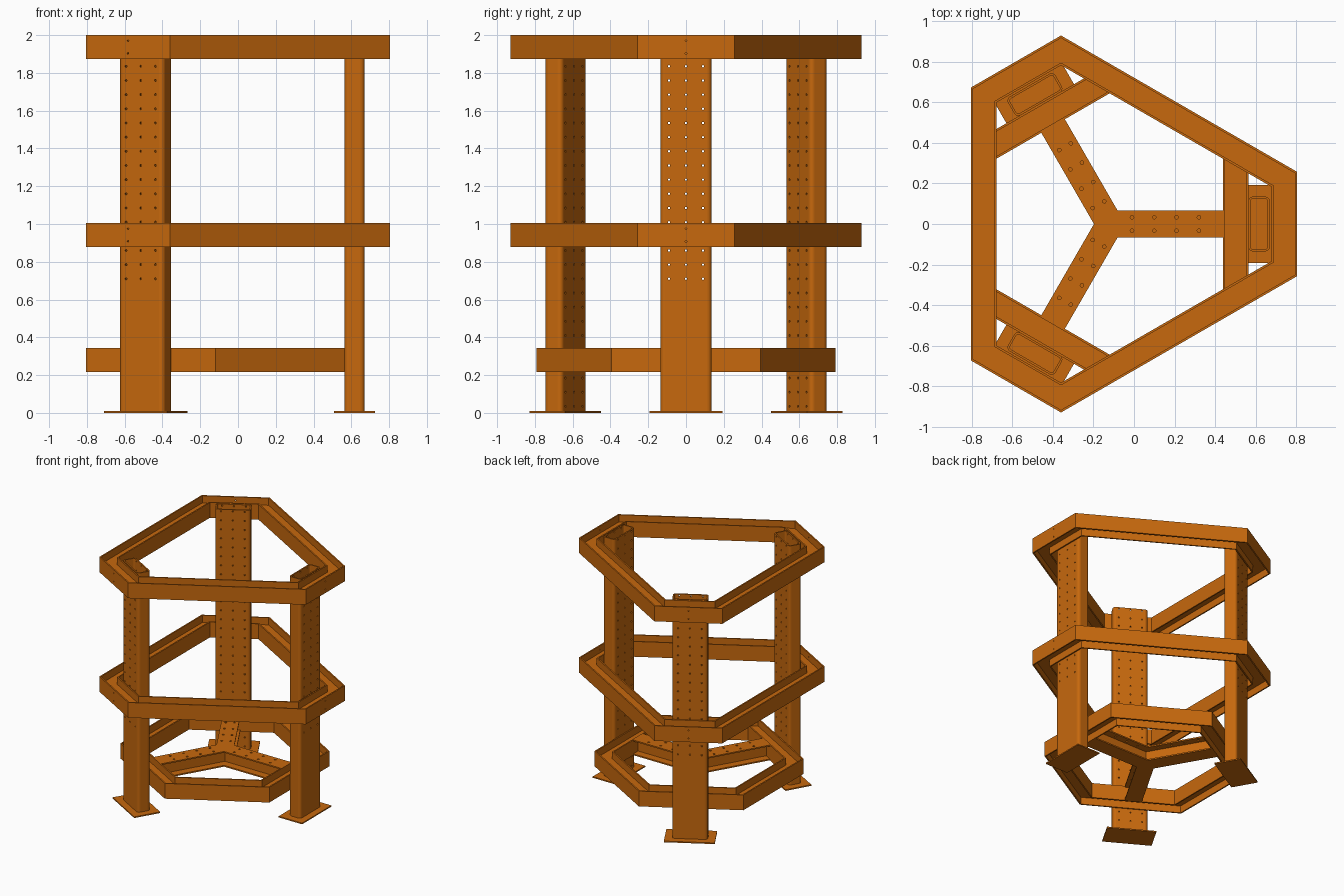
import bpy, bmesh
from math import cos, sin, pi, radians, sqrt
from mathutils import Matrix, Vector

if "Cube" in bpy.data.objects:
    bpy.data.objects.remove(bpy.data.objects["Cube"], do_unlink=True)

CX = -0.12                       # threefold axis of the frame
BEAM = 0.127                     # beam width and height
FL, WEB = 0.011, 0.008           # flange and web thickness

paint = bpy.data.materials.new("orange_paint")
paint.use_nodes = True
paint.diffuse_color = (0.57, 0.14, 0.004, 1)
paint.node_tree.nodes["Principled BSDF"].inputs["Base Color"].default_value = paint.diffuse_color


def make(name, bm, angle=0):
    bmesh.ops.recalc_face_normals(bm, faces=bm.faces)
    mesh = bpy.data.meshes.new(name)
    bm.to_mesh(mesh)
    bm.free()
    mesh.materials.append(paint)
    ob = bpy.data.objects.new(name, mesh)
    bpy.context.collection.objects.link(ob)
    ob.location.x = CX
    ob.rotation_euler.z = angle
    return ob


def bridge(bm, a, b, smooth=lambda i: False):
    n = len(a)
    for i in range(n):
        f = bm.faces.new((a[i], a[(i + 1) % n], b[(i + 1) % n], b[i]))
        f.smooth = smooth(i)


def drill(ob, holes):
    """Cut round holes; each is (start, axis, length, radius) in local space."""
    bm = bmesh.new()
    for start, axis, length, rad in holes:
        axis = Vector(axis)
        turn = axis.to_track_quat('Z', 'Y').to_matrix().to_4x4()
        place = Matrix.Translation(Vector(start) + axis * length / 2) @ turn
        bmesh.ops.create_cone(bm, cap_ends=True, segments=8, radius1=rad,
                              radius2=rad, depth=length, matrix=place)
    cutter = make("hole_cutter", bm, ob.rotation_euler.z)
    cutter.hide_render = True
    mod = ob.modifiers.new("holes", 'BOOLEAN')
    mod.operation, mod.solver, mod.object = 'DIFFERENCE', 'EXACT', cutter
    dg = bpy.context.evaluated_depsgraph_get()
    mesh = bpy.data.meshes.new_from_object(ob.evaluated_get(dg))
    ob.modifiers.clear()
    ob.data = mesh
    bpy.data.objects.remove(cutter, do_unlink=True)


# Hexagonal ring of mitred H beams lying on their side
def ring(name, short, long, z0):
    w0, w1 = (BEAM - WEB) / 2, (BEAM + WEB) / 2
    half = [(0, 0), (FL, 0), (FL, w0), (BEAM - FL, w0), (BEAM - FL, 0), (BEAM, 0)]
    profile = half + [(d, BEAM - z) for d, z in reversed(half)]
    bm = bmesh.new()
    loops = []
    for k in range(6):
        t = k * pi / 3
        n, s = Vector((cos(t), sin(t))), Vector((-sin(t), cos(t)))
        loop = []
        for d, z in profile:
            here, there = (short - d, long - d) if k % 2 == 0 else (long - d, short - d)
            p = n * here + s * (2 * there - here) / sqrt(3)
            loop.append(bm.verts.new((p.x, p.y, z0 + z)))
        loops.append(loop)
    for k in range(6):
        bridge(bm, loops[k], loops[(k + 1) % 6])
    return make(name, bm)


for name, z0 in (("top_ring", 2 - BEAM), ("middle_ring", 0.878)):
    ob = ring(name, 0.925, 0.685, z0)
    bolts = []
    for k in range(3):
        out = Vector((cos(k * 2 * pi / 3), sin(k * 2 * pi / 3), 0))
        bolts += [(out * 0.9 + Vector((0, 0, z0 + h)), out, 0.05, 0.005) for h in (0.03, 0.097)]
    drill(ob, bolts)
ring("lower_ring", 0.685, 0.685, 0.216)


# Rounded rectangle outline for the columns
SEG = 6


def rounded(bm, hx, hy, r, z):
    verts = []
    for q, (sx, sy) in enumerate(((1, 1), (-1, 1), (-1, -1), (1, -1))):
        for i in range(SEG + 1):
            t = (q + i / SEG) * pi / 2
            verts.append(bm.verts.new((COL + sx * (hx - r) + r * cos(t),
                                       sy * (hy - r) + r * sin(t), z)))
    return verts


COL, HX, HY, WALL = 0.737, 0.053, 0.135, 0.011
ROWS = [0.035 + 0.075 * i for i in range(27)]

for k, side in enumerate(("left", "back_right", "front_right")):
    angle = radians(120 * k)

    # Hollow column with drilled faces
    bm = bmesh.new()
    curved = lambda i: i % (SEG + 1) != SEG
    outer = [rounded(bm, HX, HY, 0.023, z) for z in (0.01, 2)]
    inner = [rounded(bm, HX - WALL, HY - WALL, 0.012, z) for z in (0.01, 2)]
    bridge(bm, outer[0], outer[1], curved)
    bridge(bm, inner[0], inner[1], curved)
    bridge(bm, outer[0], inner[0])
    bridge(bm, outer[1], inner[1])
    column = make(side + "_column", bm, angle)
    # Inner face is drilled full height, outer face only above the lower part
    drill(column, [((COL - HX - 0.02, y, z), (1, 0, 0), 0.15 if z > 0.7 else 0.05, 0.006)
                   for z in ROWS for y in (-0.09, 0, 0.09)])

    # Base plate
    bm = bmesh.new()
    bmesh.ops.create_cube(bm, matrix=Matrix.Translation((COL, 0, 0.005))
                          @ Matrix.Diagonal((0.215, 0.385, 0.01, 1)))
    make(side + "_base_plate", bm, angle)

    # Floor spoke: upright H beam, mitred where the three meet
    hw, hv = 0.067, WEB / 2
    half = [(0, 0), (hw, 0), (hw, FL), (hv, FL)]
    right = half + [(y, BEAM - z) for y, z in reversed(half)]
    profile = right + [(-y, z) for y, z in reversed(right[1:-1])]
    bm = bmesh.new()
    start = [bm.verts.new((abs(y) / sqrt(3), y, 0.216 + z)) for y, z in profile]
    end = [bm.verts.new((0.685 - BEAM, y, 0.216 + z)) for y, z in profile]
    bridge(bm, start, end)
    bm.faces.new(start)
    bm.faces.new(end)
    spoke = make(side + "_spoke", bm, angle)
    drill(spoke, [((0.11 * i, y, 0.3), (0, 0, 1), 0.1, 0.009)
                  for i in range(1, 5) for y in (-0.033, 0.033)])
